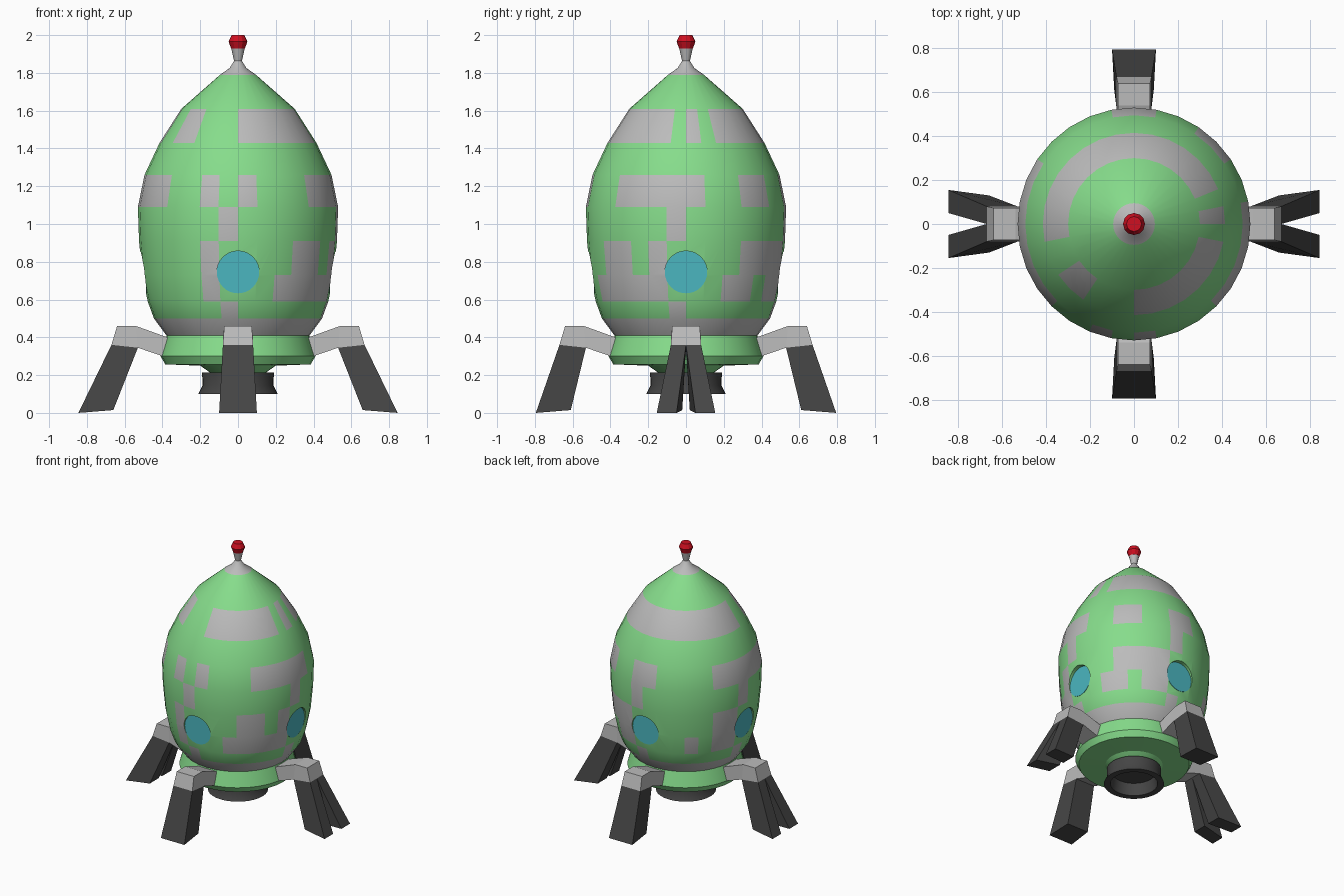
import bpy, bmesh, math
from mathutils import Matrix

if "Cube" in bpy.data.objects:
    bpy.data.objects.remove(bpy.data.objects["Cube"])


def material(name, rgb):
    m = bpy.data.materials.new(name)
    m.diffuse_color = (*rgb, 1)
    m.use_nodes = True
    m.node_tree.nodes["Principled BSDF"].inputs["Base Color"].default_value = m.diffuse_color
    return m


GREEN = material("green", (0.24, 0.72, 0.26))
GREY = material("grey", (0.5, 0.5, 0.5))
DARK = material("dark", (0.06, 0.06, 0.06))
TEAL = material("teal", (0.07, 0.47, 0.53))
RED = material("red", (0.62, 0.005, 0.015))


def finish(name, bm, mats, smooth=False):
    bmesh.ops.recalc_face_normals(bm, faces=bm.faces)
    me = bpy.data.meshes.new(name)
    bm.to_mesh(me)
    bm.free()
    ob = bpy.data.objects.new(name, me)
    bpy.context.collection.objects.link(ob)
    for m in mats:
        me.materials.append(m)
    if smooth:
        smooth_by_angle(ob)
    return ob


def activate(ob):
    bpy.ops.object.select_all(action='DESELECT')
    ob.select_set(True)
    bpy.context.view_layer.objects.active = ob


def smooth_by_angle(ob):
    activate(ob)
    bpy.ops.object.shade_smooth_by_angle(angle=math.radians(30))


def lathe(name, profile, mats, segs=32, paint=None, smooth=True):
    """Closed solid of revolution; segment 0 starts at the front (-y) and runs towards +x."""
    bm = bmesh.new()
    rings = []
    for r, z in profile:
        rings.append([bm.verts.new((r * math.sin(a), -r * math.cos(a), z))
                      for a in (2 * math.pi * k / segs for k in range(segs))])
    for i, (lo, hi) in enumerate(zip(rings, rings[1:])):
        for k in range(segs):
            n = (k + 1) % segs
            f = bm.faces.new((lo[k], lo[n], hi[n], hi[k]))
            if paint:
                f.material_index = paint(i, k)
    for ring in (rings[0], rings[-1]):
        bm.faces.new(ring)
    return finish(name, bm, mats, smooth)


# Painted hull: grey spans (first segment, end segment) for each band, bottom up
spans = [
    [(0, 32)],
    [(7, 8), (15, 16), (23, 24), (31, 32)],
    [(2, 7), (10, 12), (13, 15), (19, 20), (21, 23), (30, 31)],
    [(3, 5), (6, 7), (11, 15), (21, 23), (30, 31)],
    [(7, 8), (15, 16), (23, 24), (31, 32)],
    [(0, 1), (4, 9), (11, 13), (15, 17), (21, 25), (25, 28), (30, 31)],
    [],
    [(0, 7), (8, 9), (10, 25), (27, 29)],
    [],
    [(0, 32)],
    [(0, 32)],
]
hull = lathe("hull", [(.375, .405), (.445, .50), (.478, .59), (.507, .73), (.524, .91),
                      (.53, 1.09), (.495, 1.26), (.415, 1.43), (.30, 1.61),
                      (.095, 1.79), (.045, 1.825), (.02, 1.865)],
             [GREEN, GREY],
             paint=lambda i, k: int(any(a <= k < b for a, b in spans[i])),
             smooth=False)

# Four recessed round windows
cut = bmesh.new()
for q in range(4):
    turn = Matrix.Rotation(q * math.pi / 2, 4, 'Z')
    lay = Matrix.Rotation(math.pi / 2, 4, 'X')
    bmesh.ops.create_cone(cut, cap_ends=True, segments=32, radius1=.112, radius2=.112, depth=.2,
                          matrix=turn @ Matrix.Translation((0, -.583, .745)) @ lay)
    pane = bmesh.new()
    bmesh.ops.create_cone(pane, cap_ends=True, segments=32, radius1=.112, radius2=.112, depth=.02,
                          matrix=turn @ Matrix.Translation((0, -.478, .745)) @ lay)
    finish(f"window_{q + 1}", pane, [TEAL])
cutter = finish("window_cutter", cut, [GREEN])
mod = hull.modifiers.new("windows", 'BOOLEAN')
mod.operation = 'DIFFERENCE'
mod.solver = 'EXACT'
mod.object = cutter
activate(hull)
bpy.ops.object.modifier_apply(modifier=mod.name)
bpy.data.objects.remove(cutter)
smooth_by_angle(hull)

# Collar, nozzle, antenna and beacon
lathe("collar", [(.14, .21), (.15, .215), (.20, .25), (.385, .257), (.41, .30), (.378, .41)], [GREEN])
lathe("nozzle", [(.15, .19), (.165, .10), (.21, .10), (.188, .145), (.19, .215)], [DARK])
lathe("antenna", [(.02, 1.86), (.036, 1.93)], [GREY], segs=12)
lathe("beacon", [(.036, 1.928), (.05, 1.965), (.034, 2.0)], [RED], segs=12, smooth=False)


def loft(bm, sections):
    rows = [[bm.verts.new(p) for p in s] for s in sections]
    for a, b in zip(rows, rows[1:]):
        for i in range(4):
            j = (i + 1) % 4
            bm.faces.new((a[i], a[j], b[j], b[i]))
    bm.faces.new(rows[0])
    bm.faces.new(rows[-1])


def section(p, q, ps, qs):
    """Quad between two (radius, z) points, each with its own sideways span."""
    return [(p[0], ps[0], p[1]), (p[0], ps[1], p[1]),
            (q[0], qs[1], q[1]), (q[0], qs[0], q[1])]


def leg(name, angle, forked):
    turn = Matrix.Rotation(math.radians(angle), 4, 'Z')
    # Bent strut
    bm = bmesh.new()
    w, n = (-.08, .08), (-.073, .073)
    loft(bm, [section((.36, .395), (.37, .29), w, w),
              section((.54, .46), (.53, .345), n, w),
              section((.64, .46), (.67, .36), n, w)])
    bm.transform(turn)
    finish(name + "_strut", bm, [GREY])
    # Foot, forked into two toes on the side legs
    bm = bmesh.new()
    inner, outer = (.53, .345), (.67, .36)
    if forked:
        for s in (1, -1):
            def side(a, b):
                return (a * s, b * s)
            loft(bm, [section(inner, outer, side(0, .08), side(0, .08)),
                      section((.66, .015), (.845, 0), side(.02, .13), side(.05, .155))])
    else:
        loft(bm, [section(inner, outer, w, w),
                  section((.61, .015), (.795, 0), (-.09, .09), (-.1, .1))])
    bm.transform(turn)
    finish(name + "_foot", bm, [DARK])


for name, angle, forked in (("right_leg", 0, True), ("back_leg", 90, False),
                            ("left_leg", 180, True), ("front_leg", 270, False)):
    leg(name, angle, forked)
